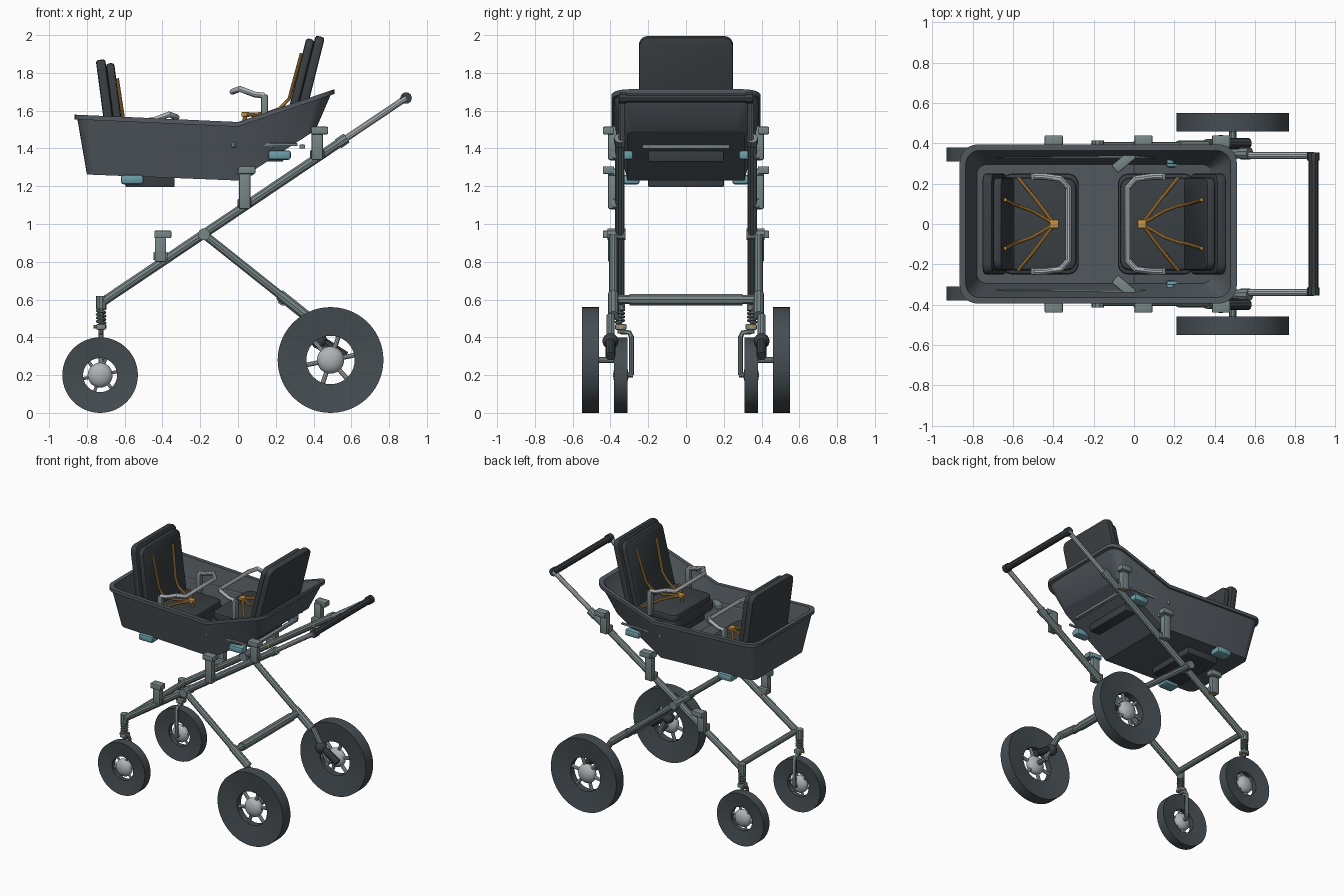
import bpy, bmesh, math
from mathutils import Matrix, Vector

cube = bpy.data.objects.get("Cube")
if cube:
    bpy.data.objects.remove(cube, do_unlink=True)


def material(name, rgb):
    m = bpy.data.materials.new(name)
    m.use_nodes = True
    m.diffuse_color = (*rgb, 1)
    m.node_tree.nodes["Principled BSDF"].inputs["Base Color"].default_value = (*rgb, 1)
    return m


SLATE = material("slate shell", (0.085, 0.1, 0.115))
BLACK = material("black padding", (0.042, 0.05, 0.056))
RUBBER = material("dark rubber", (0.06, 0.075, 0.085))
STEEL = material("grey green metal", (0.19, 0.24, 0.24))
LIGHT = material("light grey metal", (0.42, 0.45, 0.47))
ORANGE = material("orange strap", (0.55, 0.28, 0.06))
TEAL = material("teal plastic", (0.15, 0.34, 0.39))
parts = []


def finish(name, bm, mat, mirror=False):
    bmesh.ops.recalc_face_normals(bm, faces=bm.faces)
    me = bpy.data.meshes.new(name)
    bm.to_mesh(me)
    bm.free()
    return register(bpy.data.objects.new(name, me), mat, mirror)


def register(ob, mat, mirror):
    bpy.context.scene.collection.objects.link(ob)
    ob.data.materials.append(mat)
    if mirror:
        mod = ob.modifiers.new("Mirror", "MIRROR")
        mod.use_axis = (False, True, False)
        mod.use_clip = False
        mod.use_mirror_merge = False
    parts.append(ob)
    return ob


def tube(name, pts, r, mat, mirror=True, sides=3):
    """Round bar along a path, turned into a mesh."""
    cu = bpy.data.curves.new(name, "CURVE")
    cu.dimensions = "3D"
    cu.bevel_depth = r
    cu.bevel_resolution = sides
    cu.use_fill_caps = True
    sp = cu.splines.new("POLY")
    sp.points.add(len(pts) - 1)
    for p, co in zip(sp.points, pts):
        p.co = (*co, 1)
    tmp = bpy.data.objects.new(name + "_path", cu)
    bpy.context.scene.collection.objects.link(tmp)
    me = bpy.data.meshes.new_from_object(tmp.evaluated_get(bpy.context.evaluated_depsgraph_get()))
    bpy.data.objects.remove(tmp, do_unlink=True)
    me.materials.clear()
    me.name = name
    return register(bpy.data.objects.new(name, me), mat, mirror)


def box(name, c, size, mat, mirror=True, axis="Y", angle=0, corner=0, axis_i=0, edge=0.006):
    """Box with rounded edges; 'corner' rounds the edges running along one axis."""
    bm = bmesh.new()
    bmesh.ops.create_cube(bm, size=1, matrix=Matrix.Diagonal((*size, 1)))
    if corner:
        es = [e for e in bm.edges if abs((e.verts[0].co - e.verts[1].co).normalized()[axis_i]) > 0.9]
        bmesh.ops.bevel(bm, geom=es, offset=corner, segments=5, profile=0.5, affect="EDGES")
    es = [e for e in bm.edges if e.calc_face_angle(0) > 1]
    bmesh.ops.bevel(bm, geom=es, offset=edge, segments=2, profile=0.5, affect="EDGES")
    bm.transform(Matrix.Translation(c) @ Matrix.Rotation(angle, 4, axis))
    return finish(name, bm, mat, mirror)


def ball(name, c, r, mat, flat=1):
    bm = bmesh.new()
    bmesh.ops.create_uvsphere(bm, u_segments=24, v_segments=14, radius=r)
    bm.transform(Matrix.Translation(c) @ Matrix.Diagonal((1, flat, 1, 1)))
    return finish(name, bm, mat, True)


# Tub: rings of a rounded rectangle whose height follows a bent line
def ring(x0, x1, hy, r, height):
    half = [(x1 - r + r * math.cos(a), hy - r + r * math.sin(a))
            for a in [i * math.pi / 12 for i in range(7)]]
    half += [(x1 * 0.5, hy), (0, hy), (x0 * 0.5, hy)]
    half += [(x0 + r - r * math.sin(a), hy - r + r * math.cos(a))
             for a in [i * math.pi / 12 for i in range(7)]]
    pts = half + [(x, -y) for x, y in reversed(half)]
    return [(x, y, height(x)) for x, y in pts]


def rim_z(off):
    return lambda x: 1.53 + off + (x * 0.34 if x > 0 else -x * 0.045)


def floor_z(off):
    return lambda x: 1.23 + off + (x * 0.65 if x > 0 else -x * 0.04)


bm = bmesh.new()
rings = [[bm.verts.new(p) for p in r] for r in (
    ring(-0.80, 0.41, 0.31, 0.05, floor_z(0)),
    ring(-0.85, 0.49, 0.38, 0.08, rim_z(-0.015)),
    ring(-0.865, 0.51, 0.395, 0.09, rim_z(-0.015)),
    ring(-0.865, 0.51, 0.395, 0.09, rim_z(0.01)),
    ring(-0.835, 0.48, 0.365, 0.07, rim_z(0.01)),
    ring(-0.78, 0.39, 0.295, 0.05, floor_z(0.02)))]
n = len(rings[0])
for a, b in zip(rings, rings[1:]):
    for i in range(n):
        j = (i + 1) % n
        bm.faces.new((a[i], a[j], b[j], b[i]))
for cap in (rings[0], rings[-1]):
    for i in range(n // 2 - 1):
        bm.faces.new((cap[i], cap[i + 1], cap[n - 2 - i], cap[n - 1 - i]))
finish("tub", bm, SLATE)
box("rear_slot_bar", (0.34, 0, 1.41), (0.03, 0.46, 0.02), STEEL, False, edge=0.003)
box("inner_rail", (-0.185, 0.335, 1.42), (1.0, 0.015, 0.015), STEEL, edge=0.003)
box("inner_latch", (-0.05, 0.31, 1.42), (0.12, 0.05, 0.03), STEEL, axis="Z", angle=0.7)
box("inner_button", (0.18, 0.315, 1.42), (0.035, 0.035, 0.03), TEAL)


# Seats: the two face each other
def seat(prefix, s, ox, oz, lean):
    def at(x, y, z):
        return (ox + s * x, y, z + oz)

    def on_back(u, nrm, y=0):
        return at(0.295 + u * math.sin(lean) + nrm * math.cos(lean), y,
                  1.45 + u * math.cos(lean) - nrm * math.sin(lean))

    box(prefix + "_backrest_shell", on_back(0.28, 0.005), (0.05, 0.5, 0.56), BLACK, False,
        angle=s * lean, corner=0.05, edge=0.012)
    box(prefix + "_backrest_pad", on_back(0.27, -0.042), (0.045, 0.46, 0.53), BLACK, False,
        angle=s * lean, corner=0.05, edge=0.014)
    box(prefix + "_cushion_shell", at(0.11, 0, 1.45), (0.38, 0.5, 0.06), BLACK, False,
        corner=0.05, axis_i=2, edge=0.012)
    box(prefix + "_cushion_pad", at(0.11, 0, 1.505), (0.36, 0.46, 0.06), BLACK, False,
        corner=0.05, axis_i=2, edge=0.014)
    box(prefix + "_pedestal", at(0.11, 0, 1.38), (0.26, 0.4, 0.1), BLACK, False)
    # Harness
    box(prefix + "_buckle", at(0.04, 0, 1.58), (0.045, 0.045, 0.025), ORANGE, False)
    tube(prefix + "_crotch_strap", [at(0.04, 0, 1.58), at(0.03, 0, 1.52)], 0.012, ORANGE, False)
    tube(prefix + "_waist_strap", [at(0.04, 0, 1.58), at(0.13, 0.12, 1.57), at(0.22, 0.23, 1.53)],
         0.009, ORANGE)
    tube(prefix + "_shoulder_strap", [at(0.04, 0, 1.58), at(0.15, 0.065, 1.585), at(0.22, 0.09, 1.61),
                                      on_back(0.2, -0.075, 0.1), on_back(0.45, -0.07, 0.12)],
         0.009, ORANGE)
    # Bumper bar
    tube(prefix + "_bumper_bar", [at(0.14, 0.235, 1.68), at(0.09, 0.235, 1.685), at(0.01, 0.225, 1.715),
                                  at(-0.03, 0.18, 1.7), at(-0.03, -0.18, 1.7), at(0.01, -0.225, 1.715),
                                  at(0.09, -0.235, 1.685), at(0.14, -0.235, 1.68)], 0.016, LIGHT, False)
    box(prefix + "_bumper_post", at(0.14, 0.235, 1.59), (0.035, 0.035, 0.19), STEEL)


seat("rear_seat", 1, 0, 0, math.radians(14))
seat("front_seat", -1, -0.355, -0.135, math.radians(7.5))


# Chassis
def rail(x, y=0.35):
    return (x, y, 0.585 + (x + 0.72) * 0.672)


tube("main_rail", [rail(-0.72), rail(0.56)], 0.025, STEEL)
tube("rail_collar", [rail(0.53), rail(0.575)], 0.03, STEEL)
tube("handle_tube", [rail(0.56, 0.34), rail(0.89, 0.34)], 0.018, LIGHT)
hx, _, hz = rail(0.89)
tube("handle_grip", [(hx, -0.33, hz), (hx, 0.33, hz)], 0.025, BLACK, False)
tube("grip_end", [(hx, 0.315, hz), (hx, 0.355, hz)], 0.031, BLACK)
tube("rear_leg", [(-0.18, 0.385, 0.945), (0.36, 0.385, 0.515)], 0.023, STEEL)
tube("rear_leg_sleeve", [(0.22, 0.385, 0.627), (0.36, 0.385, 0.515)], 0.029, STEEL)
tube("leg_pivot", [(-0.18, 0.32, 0.945), (-0.18, 0.415, 0.945)], 0.032, STEEL)
tube("rear_crossbar", [(0.24, -0.385, 0.6), (0.24, 0.385, 0.6)], 0.026, STEEL, False)
tube("rear_crossbar_sleeve", [(0.24, -0.3, 0.6), (0.24, 0.3, 0.6)], 0.032, STEEL, False)
tube("front_crossbar", [(-0.70, -0.35, 0.6), (-0.70, 0.35, 0.6)], 0.022, STEEL, False)

# Rear suspension
tube("rear_strut", [(0.36, 0.4, 0.515), (0.43, 0.4, 0.4), (0.49, 0.4, 0.28)], 0.022, STEEL)
tube("rear_damper", [(0.43, 0.4, 0.39), (0.57, 0.4, 0.3)], 0.026, BLACK)
ball("damper_knob", (0.43, 0.4, 0.38), 0.042, BLACK)
tube("rear_axle", [(0.49, 0.38, 0.28), (0.49, 0.52, 0.28)], 0.018, STEEL)

# Front forks
FX = -0.725
tube("fork_head", [(FX, 0.35, 0.55), (FX, 0.35, 0.62)], 0.028, STEEL)
tube("fork_stem", [(FX, 0.35, 0.42), (FX, 0.35, 0.57)], 0.013, STEEL)
tube("fork_spring", [(FX + 0.022 * math.cos(t * 0.6), 0.35 + 0.022 * math.sin(t * 0.6), 0.475 + t * 0.0018)
                     for t in range(43)], 0.007, STEEL, sides=1)
box("fork_block", (FX, 0.345, 0.455), (0.05, 0.06, 0.03), STEEL)
tube("fork_bolt", [(FX - 0.04, 0.345, 0.455), (FX + 0.03, 0.345, 0.455)], 0.01, ORANGE)
tube("fork_arm", [(FX, 0.35, 0.43), (FX, 0.3, 0.425), (FX, 0.288, 0.4), (FX, 0.288, 0.2)], 0.014, STEEL)
tube("front_axle", [(FX, 0.28, 0.2), (FX, 0.35, 0.2)], 0.014, STEEL)


# Wheels: dished tyre, spokes and domed hub
def wheel(name, x, y, radius, inner, half_w, hub):
    bm = bmesh.new()
    profile = [(radius, -half_w), (radius, half_w), (inner, half_w * 0.55), (inner, -half_w * 0.55)]
    seg = 56
    rows = [[bm.verts.new((x + r * math.cos(a), y + w, radius + r * math.sin(a))) for r, w in profile]
            for a in [i * math.tau / seg for i in range(seg)]]
    for i in range(seg):
        a, b = rows[i], rows[(i + 1) % seg]
        for k in range(4):
            m = (k + 1) % 4
            bm.faces.new((a[k], a[m], b[m], b[k]))
    finish(name + "_tyre", bm, RUBBER, True)
    for i in range(6):
        d = Vector((math.cos(i * math.tau / 6 + 0.2), 0, math.sin(i * math.tau / 6 + 0.2)))
        c = Vector((x, y, radius))
        tube(f"{name}_spoke_{i + 1}", [c, c + d * (inner + 0.01)], inner * 0.1, LIGHT)
    ball(name + "_hub", (x, y, radius), hub, LIGHT, 0.62)


wheel("front_wheel", -0.73, 0.345, 0.2, 0.09, 0.035, 0.066)
wheel("rear_wheel", 0.49, 0.505, 0.28, 0.128, 0.045, 0.072)

# Clamps on the rails
for label, x, low, high in (("front", -0.41, 0.8, 0.97), ("middle", 0.035, 1.08, 1.31), ("rear", 0.42, 1.34, 1.52)):
    mid = (low + high) / 2
    box(label + "_clamp_body", (x, 0.39, mid - 0.01), (0.06, 0.045, high - low - 0.02), STEEL)
    box(label + "_clamp_head", (x + 0.012, 0.41, high - 0.025), (0.09, 0.06, 0.04), STEEL)
    box(label + "_clamp_foot", (x, 0.365, low + 0.03), (0.075, 0.05, 0.045), STEEL)
    tube(label + "_clamp_bolt", [(x, 0.325, low + 0.005), (x, 0.4, low + 0.005)], 0.009, ORANGE)

# Teal release pads
box("front_pad", (-0.56, 0.29, 1.235), (0.12, 0.09, 0.05), TEAL, edge=0.014)
box("rear_pad", (0.22, 0.315, 1.365), (0.12, 0.07, 0.05), TEAL, edge=0.014)
box("middle_pad", (0.04, 0.385, 1.275), (0.09, 0.06, 0.035), TEAL, edge=0.01)

# Smooth shading with sharp edges kept
bpy.ops.object.select_all(action="DESELECT")
for ob in parts:
    ob.select_set(True)
bpy.context.view_layer.objects.active = parts[0]
bpy.ops.object.shade_smooth_by_angle(angle=math.radians(35))
